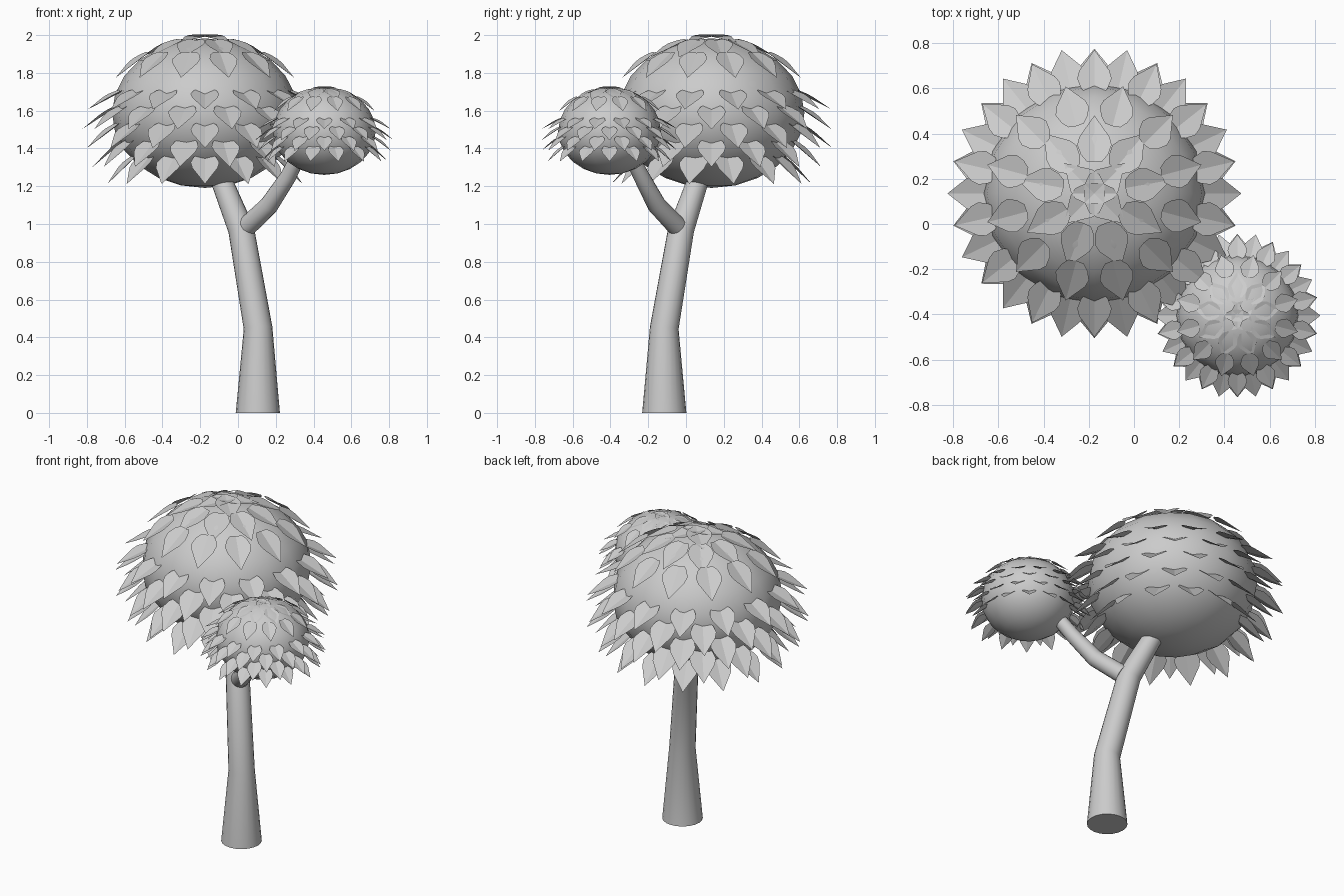
import bpy, bmesh, math
from mathutils import Vector

if "Cube" in bpy.data.objects:
    bpy.data.objects.remove(bpy.data.objects["Cube"])


def make_object(name, bm, smooth=True):
    mesh = bpy.data.meshes.new(name)
    bm.to_mesh(mesh)
    bm.free()
    ob = bpy.data.objects.new(name, mesh)
    bpy.context.collection.objects.link(ob)
    for p in mesh.polygons:
        p.use_smooth = smooth and len(p.vertices) < 6
    return ob


def tube(name, stations, flat_first=False, sides=20):
    """Tapered tube through (x, y, z, radius) stations."""
    bm = bmesh.new()
    pts = [Vector(s[:3]) for s in stations]
    rings = []
    for i, s in enumerate(stations):
        d = (pts[min(i + 1, len(pts) - 1)] - pts[max(i - 1, 0)]).normalized()
        if i == 0 and flat_first:
            d = Vector((0, 0, 1))
        u = Vector((0, 1, 0)).cross(d).normalized()
        v = d.cross(u)
        rings.append([bm.verts.new(pts[i] + s[3] * (math.cos(a) * u + math.sin(a) * v))
                      for a in (2 * math.pi * k / sides for k in range(sides))])
    for a, b in zip(rings, rings[1:]):
        for k in range(sides):
            n = (k + 1) % sides
            bm.faces.new((a[k], a[n], b[n], b[k]))
    bm.faces.new(rings[0][::-1])
    bm.faces.new(rings[-1])
    return make_object(name, bm)


# Leaf half outline: distance along the leaf, half width
LEAF = [(0.0, 0.035), (0.03, 0.06), (0.075, 0.076), (0.115, 0.067), (0.225, 0.0)]

# Leaf rows: count, stagger, tip radius, tip height, downward slope in degrees
ROWS = [(4, 0.5, 0.19, 0.375, 9), (9, 0.5, 0.345, 0.295, 24),
        (12, 0.5, 0.49, 0.187, 36), (14, 0.0, 0.635, 0.02, 27),
        (14, 0.5, 0.65, -0.085, 33), (14, 0.0, 0.64, -0.185, 36),
        (14, 0.5, 0.595, -0.285, 40), (14, 0.0, 0.53, -0.375, 43)]


def canopy(name, centre, radius, height, scale, rows):
    c = Vector(centre)
    # Leafy mass
    bm = bmesh.new()
    bmesh.ops.create_uvsphere(bm, u_segments=16, v_segments=12, radius=1)
    for v in bm.verts:
        v.co = c + Vector((v.co.x * radius, v.co.y * radius, v.co.z * height))
    make_object(name + "_crown", bm)

    # Creased leaves in staggered rows
    bm = bmesh.new()
    for count, stagger, tip_r, tip_z, slope in rows:
        s = math.radians(slope)
        for k in range(count):
            a = 2 * math.pi * (k + stagger) / count - math.pi / 2
            out = Vector((math.cos(a), math.sin(a), 0))
            side = Vector((-math.sin(a), math.cos(a), 0))
            along = out * math.cos(s) - Vector((0, 0, math.sin(s)))
            lift = out * math.sin(s) + Vector((0, 0, math.cos(s)))
            tip = out * tip_r + Vector((0, 0, tip_z))
            length = LEAF[-1][0]
            mid = [bm.verts.new(c + scale * (tip + along * (t - length))) for t, w in LEAF]
            for sg in (-1, 1):
                edge = [bm.verts.new(c + scale * (tip + along * (t - length)
                                                  + side * sg * w + lift * w * 0.2))
                        for t, w in LEAF[:-1]] + [mid[-1]]
                for i in range(len(LEAF) - 1):
                    f = [mid[i], mid[i + 1], edge[i + 1], edge[i]]
                    if i == len(LEAF) - 2:
                        f = [mid[i], mid[i + 1], edge[i]]
                    bm.faces.new(f if sg > 0 else f[::-1])
    make_object(name + "_leaves", bm, smooth=False)


# Trunk and side branch
tube("trunk", [(0.105, -0.115, 0, 0.117), (0.106, -0.115, 0.45, 0.076),
               (0.017, -0.026, 0.97, 0.069), (-0.095, 0.07, 1.25, 0.056)], True)
tube("branch", [(0.05, -0.05, 0.99, 0.053), (0.165, -0.155, 1.1, 0.05),
                (0.265, -0.235, 1.25, 0.043), (0.31, -0.28, 1.34, 0.04)])

# Large and small leaf crowns
canopy("large", (-0.175, 0.135, 1.587), 0.492, 0.396, 1.0, ROWS)
canopy("small", (0.457, -0.405, 1.492), 0.272, 0.232, 0.565, ROWS[:-1])
